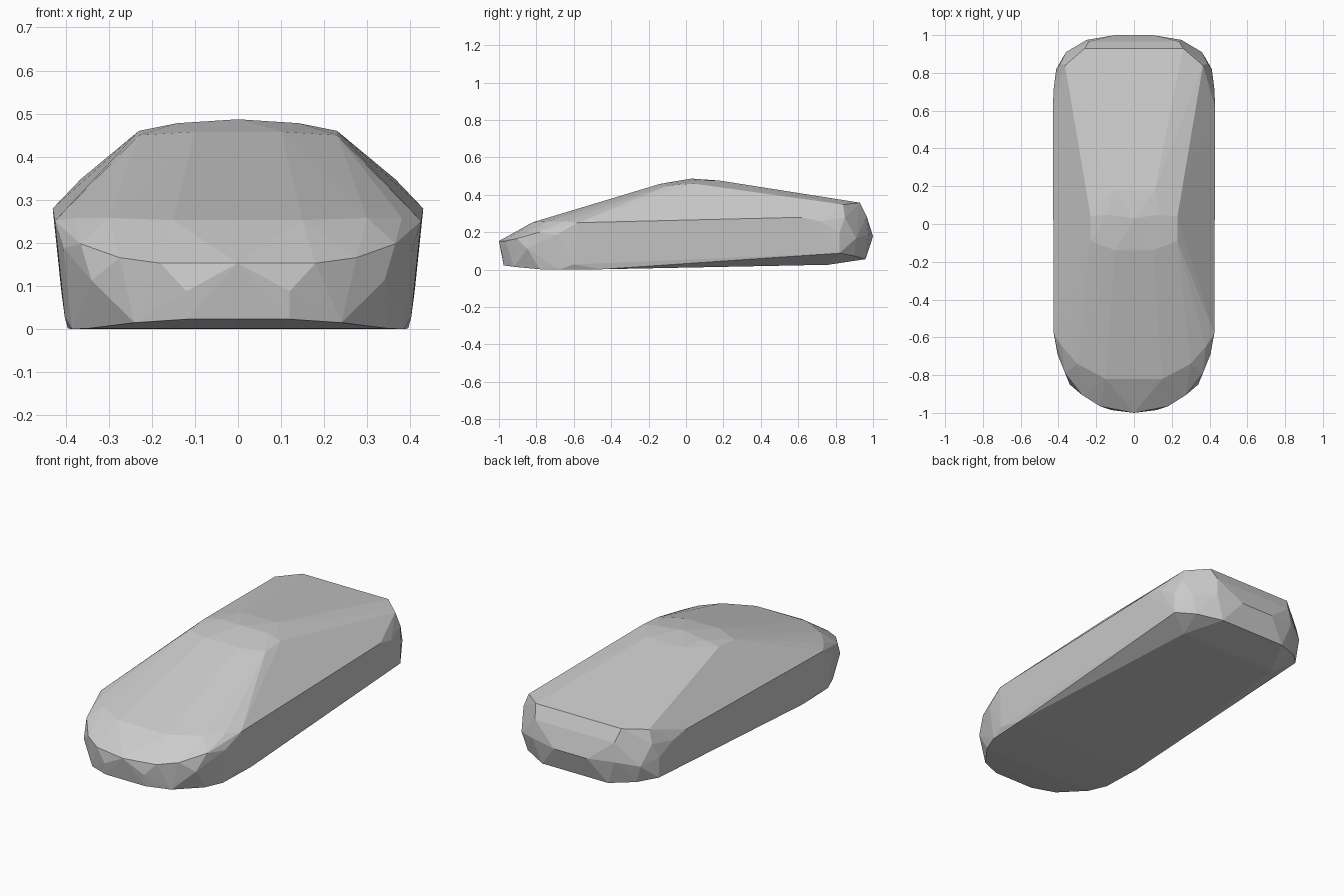
import bpy, bmesh

# Right-hand half of the faceted shell, grouped by zone: (x, y, z)
underside = [(.12, -.975, .025), (.24, -.92, .017), (.345, -.78, .004), (.385, -.68, .002),
             (.395, -.45, .004), (.402, -.6, .03), (.41, .82, .09), (.30, .76, .028),
             (.20, .96, .058), (.33, .90, .075)]
nose = [(0, -1, .155), (.18, -.965, .155), (.275, -.905, .168), (.365, -.79, .20),
        (.12, -.985, .09), (.34, -.85, .115), (.405, -.69, .19)]
bonnet = [(.15, -.82, .255), (.30, -.74, .26), (.38, -.65, .26)]
flank = [(.425, -.58, .253), (.43, .62, .282), (.425, .72, .26), (.412, .82, .20)]
roof = [(0, -.13, .462), (.10, -.14, .46), (.23, -.09, .452), (.23, .04, .462),
        (.14, .05, .48), (0, .03, .489), (.11, .18, .478)]
tail = [(.26, .93, .36), (.365, .84, .35), (.10, 1, .18), (.25, .975, .19),
        (.36, .91, .17), (.39, .85, .28), (.24, .965, .29)]

bm = bmesh.new()
for x, y, z in underside + nose + bonnet + flank + roof + tail:
    for side in ((1, -1) if x else (1,)):
        bm.verts.new((x * side, y, z))

# Stretch a tight convex skin over both halves
hull = bmesh.ops.convex_hull(bm, input=bm.verts[:])
bmesh.ops.delete(bm, geom=[v for v in bm.verts if not v.link_faces], context='VERTS')
bmesh.ops.recalc_face_normals(bm, faces=bm.faces[:])

# Rest the shell exactly on the ground
low = min(v.co.z for v in bm.verts)
bmesh.ops.translate(bm, verts=bm.verts[:], vec=(0, 0, -low))

mesh = bpy.data.meshes.new("car_body_shell")
bm.to_mesh(mesh)
bm.free()
bpy.context.collection.objects.link(bpy.data.objects.new("car_body_shell", mesh))
